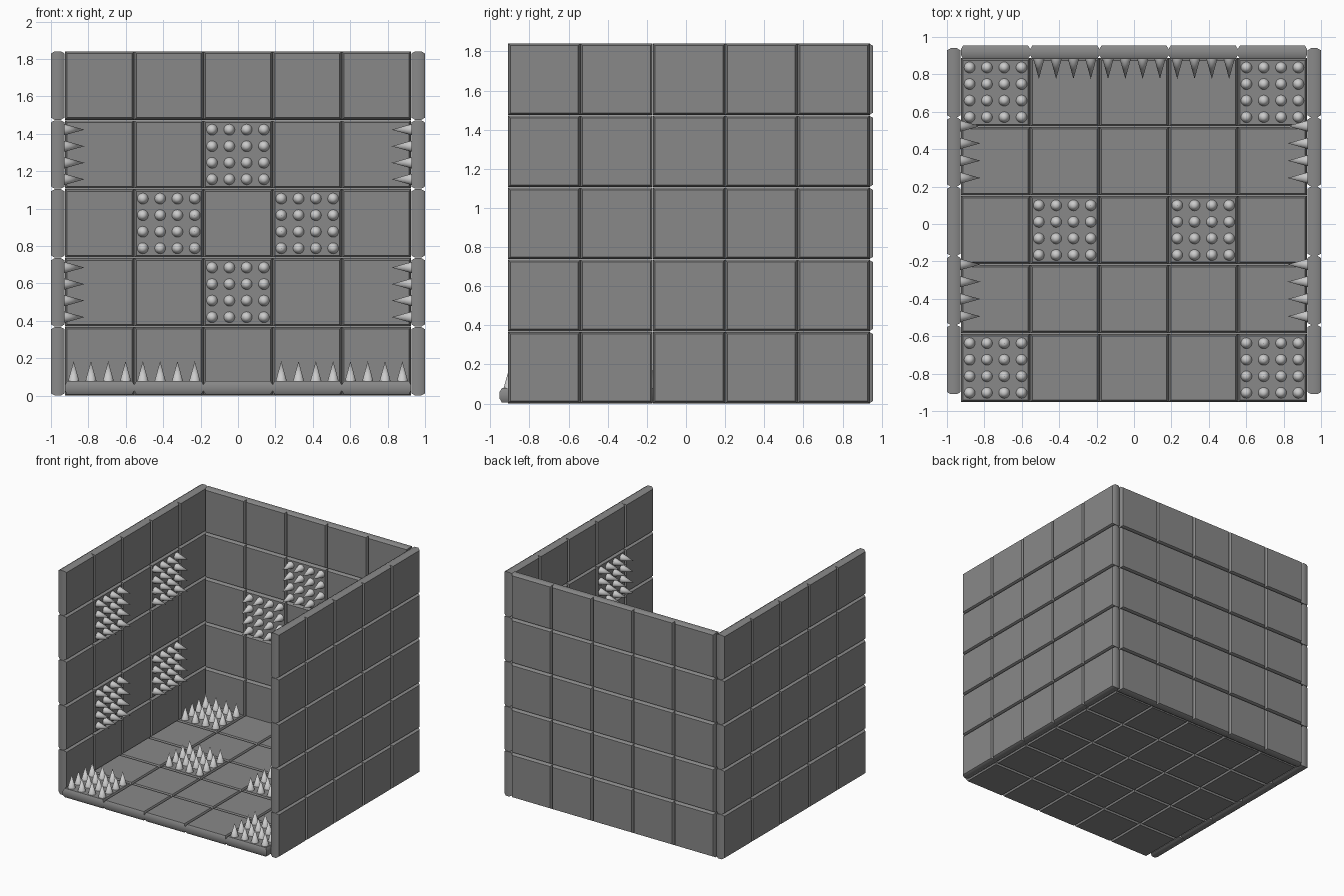
import bpy, bmesh, math
from mathutils import Matrix, Vector

if "Cube" in bpy.data.objects:
    bpy.data.objects.remove(bpy.data.objects["Cube"])

PU, PV, T = 0.37, 0.3685, 0.073   # tile pitch across / along, thickness


def material(name, grey):
    m = bpy.data.materials.new(name)
    m.diffuse_color = (grey, grey, grey, 1)
    m.use_nodes = True
    m.node_tree.nodes["Principled BSDF"].inputs["Base Color"].default_value = m.diffuse_color
    return m


def finish(bm, name, mat):
    # smooth shading with sharp edges kept
    bmesh.ops.recalc_face_normals(bm, faces=bm.faces[:])
    for f in bm.faces:
        f.smooth = True
    for e in bm.edges:
        e.smooth = e.calc_face_angle(0) < math.radians(40)
    me = bpy.data.meshes.new(name)
    bm.to_mesh(me)
    bm.free()
    me.materials.append(mat)
    return me


def tile_mesh():
    # slab with a steep chamfered rim, inner face on local z = 0
    bm = bmesh.new()
    rings = []
    for z, inset in ((-T, 0.0115), (-T + 0.02, 0), (-0.02, 0), (0, 0.0115)):
        x, y = PU / 2 - 0.0002 - inset, PV / 2 - 0.0013 - inset
        rings.append([bm.verts.new((sx * x, sy * y, z))
                      for sx, sy in ((-1, -1), (1, -1), (1, 1), (-1, 1))])
    bm.faces.new(rings[0])
    bm.faces.new(rings[-1])
    for a, b in zip(rings, rings[1:]):
        for k in range(4):
            n = (k + 1) % 4
            bm.faces.new((a[k], a[n], b[n], b[k]))
    return finish(bm, "tile", material("dark_stone", 0.25))


def spike_mesh():
    # 4 x 4 field of smooth cones
    bm = bmesh.new()
    for i in range(4):
        for j in range(4):
            m = Matrix.Translation(((i - 1.5) * 0.0925, (j - 1.5) * 0.0885, 0.052))
            bmesh.ops.create_cone(bm, cap_ends=True, segments=20, radius1=0.03,
                                  radius2=0, depth=0.108, matrix=m)
    return finish(bm, "spikes", material("pale_metal", 0.8))


TILE, SPIKES = tile_mesh(), spike_mesh()


def panel(name, origin, u, v, spiked):
    # 5 x 5 grid of tiles, spikes on the chosen cells
    u, v = Vector(u), Vector(v)
    n = u.cross(v)
    rot = Matrix((u, v, n)).transposed().to_4x4()
    for i in range(5):
        for j in range(5):
            p = Vector(origin) + u * (i - 2) * PU + v * (j - 2) * PV
            parts = [("tile", TILE)]
            if (i, j) in spiked:
                parts.append(("spikes", SPIKES))
            for kind, me in parts:
                ob = bpy.data.objects.new(f"{name}_{kind}_{i}_{j}", me)
                ob.matrix_world = Matrix.Translation(p) @ rot
                bpy.context.collection.objects.link(ob)


four = {(1, 1), (1, 3), (3, 1), (3, 3)}
# floor
panel("floor", (0, -0.033, 0.079), (1, 0, 0), (0, 1, 0),
      {(0, 0), (4, 0), (1, 2), (3, 2), (0, 4), (4, 4)})
# back wall
panel("back_wall", (0, 0.882, 0.921), (1, 0, 0), (0, 0, 1),
      {(2, 1), (2, 3), (1, 2), (3, 2)})
# side walls
panel("left_wall", (-0.927, 0.015, 0.921), (0, 1, 0), (0, 0, 1), four)
panel("right_wall", (0.927, 0.015, 0.921), (0, -1, 0), (0, 0, 1), four)
